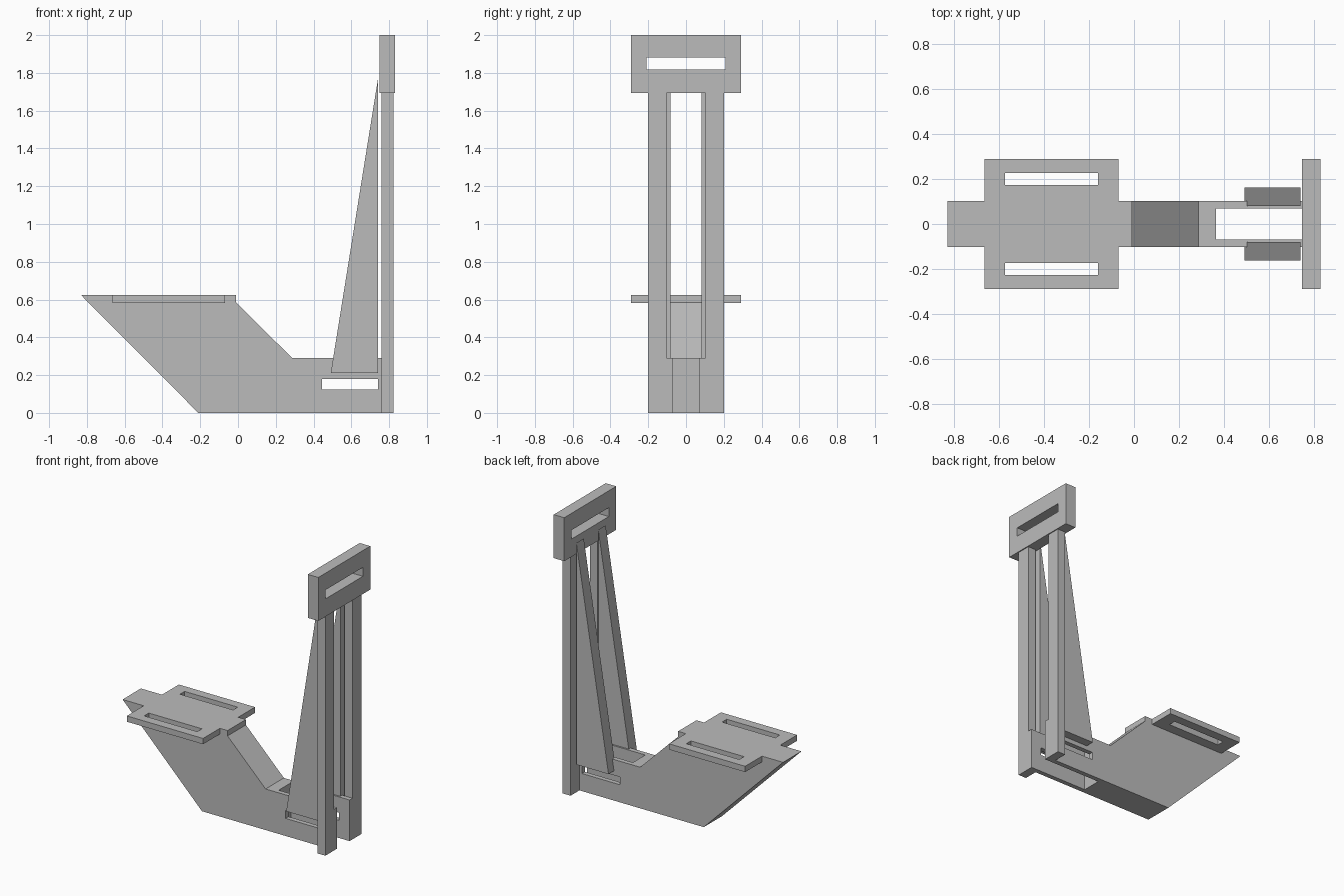
import bpy
import bmesh
from mathutils import Vector

default = bpy.data.objects.get("Cube")
if default:
    bpy.data.objects.remove(default, do_unlink=True)

grey = bpy.data.materials.new("plain grey")
grey.use_nodes = True
colour = (0.5, 0.5, 0.5, 1)
grey.diffuse_color = colour
grey.node_tree.nodes["Principled BSDF"].inputs["Base Color"].default_value = colour


def extrude(name, outline, y0, y1):
    """Solid from an x-z outline pushed along y."""
    bm = bmesh.new()
    face = bm.faces.new([bm.verts.new((x, y0, z)) for x, z in outline])
    grown = bmesh.ops.extrude_face_region(bm, geom=[face])["geom"]
    verts = [v for v in grown if isinstance(v, bmesh.types.BMVert)]
    bmesh.ops.translate(bm, verts=verts, vec=Vector((0, y1 - y0, 0)))
    bmesh.ops.recalc_face_normals(bm, faces=bm.faces[:])
    mesh = bpy.data.meshes.new(name)
    bm.to_mesh(mesh)
    bm.free()
    mesh.materials.append(grey)
    obj = bpy.data.objects.new(name, mesh)
    bpy.context.collection.objects.link(obj)
    return obj


def box(name, x, y, z):
    outline = [(x[0], z[0]), (x[1], z[0]), (x[1], z[1]), (x[0], z[1])]
    return extrude(name, outline, *y)


def cut(obj, x, y, z):
    """Cut a rectangular slot through a part."""
    cutter = box("slot_cutter", x, y, z)
    cutter.hide_render = True
    mod = obj.modifiers.new("slot", "BOOLEAN")
    mod.operation = "DIFFERENCE"
    mod.solver = "EXACT"
    mod.object = cutter
    bpy.context.view_layer.objects.active = obj
    bpy.ops.object.modifier_apply(modifier=mod.name)
    bpy.data.objects.remove(cutter, do_unlink=True)


BODY = 0.102   # half width of the body
WIDE = 0.29    # half width of the shelf and head
BACK = 0.823   # outer face of the posts

# Body with an open lengthwise slot and a cross slot
body = extrude("body", [(-0.83, 0.623), (-0.01, 0.623), (-0.01, 0.585), (0.287, 0.29),
                        (BACK, 0.29), (BACK, 0), (-0.21, 0)], -BODY, BODY)
cut(body, (0.366, 1), (-0.069, 0.069), (-0.1, 0.4))
cut(body, (0.444, 0.741), (-0.3, 0.3), (0.124, 0.179))

# Head block with a strap slot
head = box("head_block", (0.748, 0.83), (-WIDE, WIDE), (1.693, 2))
cut(head, (0.6, 1), (-0.208, 0.208), (1.818, 1.881))

for side, s in (("left", 1), ("right", -1)):
    def span(a, b):
        return sorted((s * a, s * b))

    # Slotted shelf wing
    wing = box(side + "_shelf_wing", (-0.665, -0.07), span(BODY, WIDE), (0.582, 0.623))
    cut(wing, (-0.575, -0.16), span(0.174, 0.226), (0.5, 0.7))

    # Upright post
    box(side + "_post", (0.761, BACK), span(BODY, 0.201), (0, 1.693))

    # Tapered brace
    extrude(side + "_brace", [(0.491, 0.21), (0.742, 0.21), (0.742, 1.775)],
            *span(0.081, 0.163))
